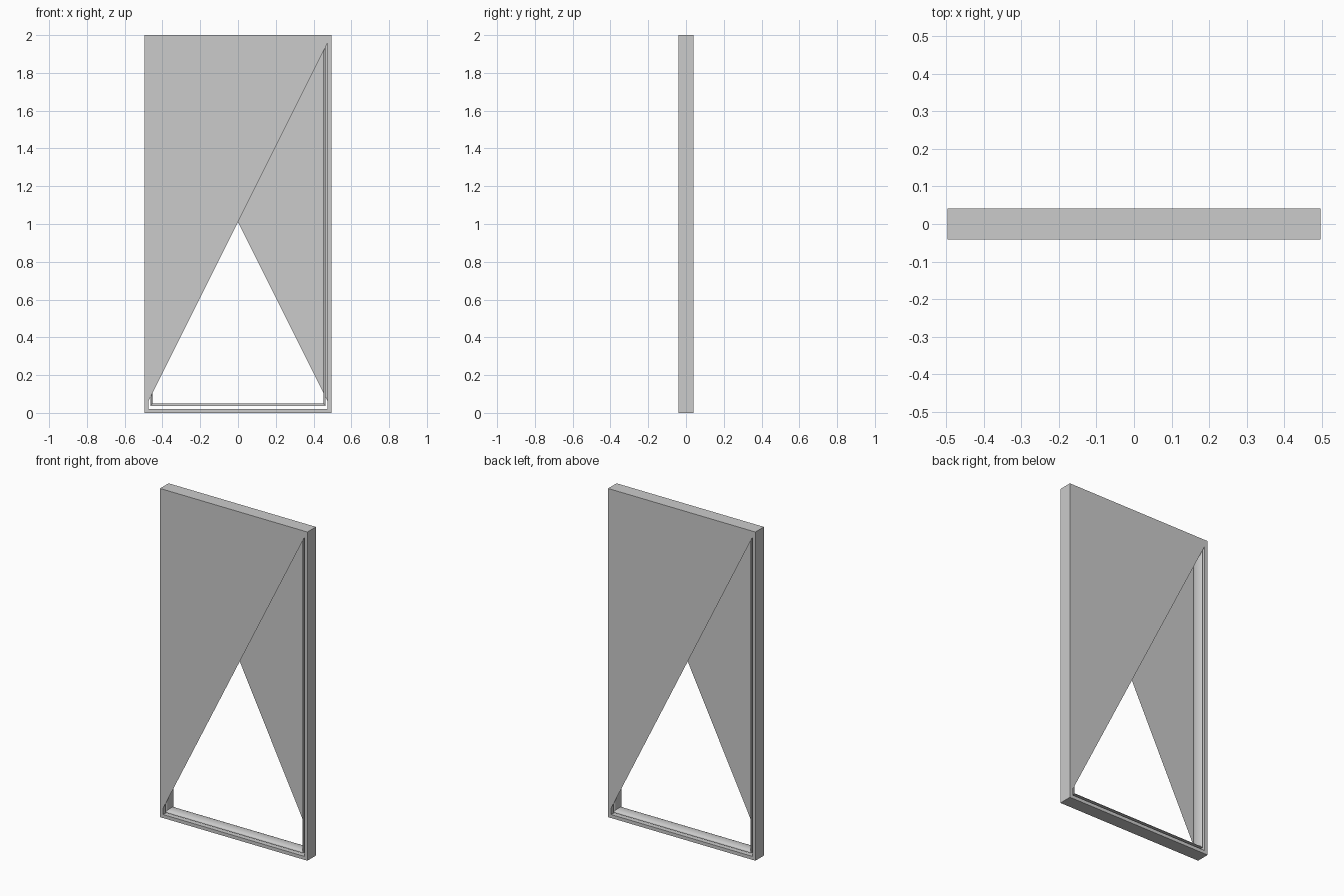
import bpy, bmesh, math

if "Cube" in bpy.data.objects:
    bpy.data.objects.remove(bpy.data.objects["Cube"])

W, H, D = 0.496, 2.0, 0.041      # half width, height, half depth
GX, GZ = 0.475, 0.021            # outer edge of the gap around the bead
IX, IZ = 0.453, 0.051            # clear opening
BX, BZ = 0.463, 0.036            # outer edge of the bead


def rect(x, z, y):
    return [(-x, y, z), (x, y, z), (x, y, H - z), (-x, y, H - z)]


def loft(name, loops, close=False, smooth=False):
    """Skin between consecutive four-point loops."""
    bm = bmesh.new()
    rows = [[bm.verts.new(p) for p in lp] for lp in loops]
    pairs = list(zip(rows, rows[1:]))
    if close:
        pairs.append((rows[-1], rows[0]))
    for a, b in pairs:
        for i in range(4):
            j = (i + 1) % 4
            bm.faces.new((a[i], a[j], b[j], b[i]))
    bmesh.ops.recalc_face_normals(bm, faces=bm.faces)
    me = bpy.data.meshes.new(name)
    bm.to_mesh(me)
    bm.free()
    ob = bpy.data.objects.new(name, me)
    bpy.context.collection.objects.link(ob)
    if smooth:
        bpy.context.view_layer.objects.active = ob
        ob.select_set(True)
        bpy.ops.object.shade_smooth_by_angle(angle=math.radians(40))
        ob.select_set(False)
    return ob


def side(s):
    """Half-covered face; the back one is the front turned half around."""
    line = lambda x: 2 * x + 1.01
    hole = [(-GX, GZ), (GX, GZ), (GX, line(GX)), (-GX, line(-GX))]
    outer = rect(W, 0, -D)
    inner = [(x, -D, z) for x, z in hole]
    return [[(s * x, s * y, z) for x, y, z in lp] for lp in (outer, inner)]


# Outer frame: face, outside wall, face as one shell
front, back = side(1), side(-1)
back = [[lp[i] for i in (1, 0, 3, 2)] for lp in back]
loft("door_frame", [front[1], front[0], back[0], back[1]])

# Wall on the outer side of the gap
loft("gap_wall", [rect(GX, GZ, -D), rect(GX, GZ, D)])

# Rounded bead lining the opening
d = D - 0.003
profile = [(0, -d), (0, d)]
for i in range(13):
    a = math.pi * i / 12
    profile.append((math.sin(a), d * math.cos(a)))
loops = [rect(BX - t * (BX - IX), BZ + t * (IZ - BZ), y) for t, y in profile[2:]]
loft("opening_bead", loops, close=True, smooth=True)
